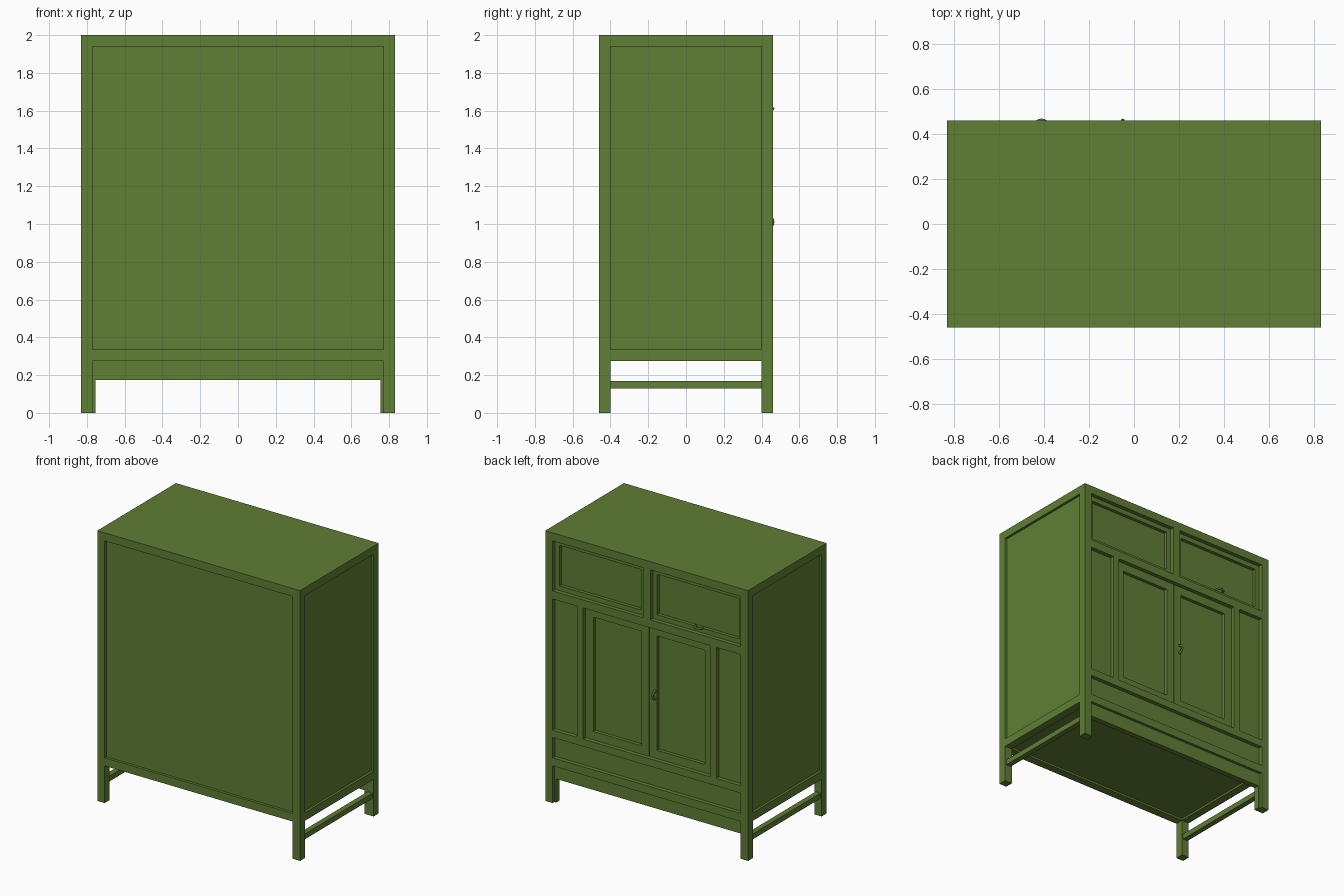
import bpy, bmesh, math
from mathutils import Vector, Matrix

cube = bpy.data.objects.get("Cube")
if cube:
    bpy.data.objects.remove(cube, do_unlink=True)

green = bpy.data.materials.new("painted_green")
green.use_nodes = True
COLOUR = (0.115, 0.21, 0.035, 1)
green.diffuse_color = COLOUR
green.node_tree.nodes["Principled BSDF"].inputs["Base Color"].default_value = COLOUR


def finish(name, bm):
    mesh = bpy.data.meshes.new(name)
    bm.to_mesh(mesh)
    bm.free()
    mesh.materials.append(green)
    obj = bpy.data.objects.new(name, mesh)
    bpy.context.collection.objects.link(obj)
    return obj


def box_mesh(xs, ys, zs):
    bm = bmesh.new()
    bmesh.ops.create_cube(bm, size=1)
    for v in bm.verts:
        v.co = Vector([(a + b) / 2 + c * (b - a) for c, (a, b) in zip(v.co, (xs, ys, zs))])
    return bm


def box(name, xs, ys, zs):
    return finish(name, box_mesh(xs, ys, zs))


def framed_panel(name, xs, zs, border, depth=0.025):
    """Board facing +y with a sunken centre."""
    bm = box_mesh(xs, (FACE - 0.05, FACE), zs)
    bm.faces.ensure_lookup_table()
    bm.normal_update()
    face = max(bm.faces, key=lambda f: f.normal.y)
    bmesh.ops.inset_region(bm, faces=[face], thickness=border)
    rim = list(face.verts)
    floor = bmesh.ops.extrude_face_region(bm, geom=[face])
    bmesh.ops.translate(bm, verts=[v for v in floor["geom"] if isinstance(v, bmesh.types.BMVert)],
                        vec=(0, -depth, 0))
    if face.is_valid:
        bm.faces.remove(face)
    bmesh.ops.recalc_face_normals(bm, faces=bm.faces)
    return finish(name, bm)


def pull(name, x, z, angle, radius=0.03):
    """Half-ring pull standing out from the doors."""
    bm = bmesh.new()
    steps, sides, tube = 8, 6, 0.008
    rings = []
    for i in range(steps + 1):
        a = math.pi * i / steps
        out = Vector((math.cos(a), math.sin(a), 0))
        rings.append([bm.verts.new(out * radius + tube * (out * math.cos(t) + Vector((0, 0, math.sin(t)))))
                      for t in (2 * math.pi * s / sides for s in range(sides))])
    for r, q in zip(rings, rings[1:]):
        for s in range(sides):
            n = (s + 1) % sides
            bm.faces.new((r[s], r[n], q[n], q[s]))
    bmesh.ops.recalc_face_normals(bm, faces=bm.faces)
    for f in bm.faces:
        f.smooth = True
    bm.transform(Matrix.Translation((x, FACE, z)) @ Matrix.Rotation(angle, 4, 'Y'))
    return finish(name, bm)


W, D, T = 0.83, 0.46, 0.06      # half width, half depth, timber thickness
IX, IY = W - T, D - T           # inner faces of the posts
FACE = D - 0.03                 # plane of drawers and doors
LOW, TOP = 0.275, 1.94          # bottom of the lower rails, underside of the top

# Top and underside
box("top_board", (-W, W), (-D, D), (TOP, 2))
box("bottom_board", (-IX, IX), (-IY, IY), (LOW + 0.015, LOW + T))

# Posts, side rails, side panels and stretchers
for name, s in (("left", 1), ("right", -1)):
    def span(a, b):
        return tuple(sorted((s * a, s * b)))
    box(name + "_front_post", span(IX, W), (-D, -IY), (0, TOP))
    box(name + "_rear_post", span(IX, W), (IY, D), (0, TOP))
    box(name + "_rear_foot_block", span(IX - 0.015, IX), (IY, D - 0.02), (0, 0.175))
    box(name + "_side_rail", span(IX, W), (-IY, IY), (LOW, LOW + T))
    box(name + "_side_panel", span(IX, W - 0.018), (-IY, IY), (LOW + T, TOP))
    box(name + "_stretcher", span(W - 0.05, W - 0.01), (-IY, IY), (0.13, 0.17))
    # Fixed panel and stile beside the doors
    box(name + "_fixed_panel", span(0.57, IX), (FACE - 0.05, FACE), (0.54, 1.51))
    box(name + "_stile", span(0.52, 0.57), (IY - 0.02, D), (0.54, 1.51))
    # Drawer and door with sunken centres
    framed_panel(name + "_drawer", span(0.03, IX), (1.57, TOP), 0.05)
    framed_panel(name + "_door", span(0.002, 0.52), (0.54, 1.51), 0.088)

# Plain face
box("plain_rail", (-IX, IX), (-D, -IY), (LOW, LOW + T))
box("plain_panel", (-IX, IX), (-D + 0.02, -IY), (LOW + T, TOP))

# Rails, divider, lower panel and apron on the door face
for name, z0, z1 in (("lower_rail", LOW, LOW + T), ("middle_rail", 0.485, 0.54),
                     ("upper_rail", 1.51, 1.57)):
    box(name, (-IX, IX), (IY - 0.02, D), (z0, z1))
box("drawer_divider", (-0.03, 0.03), (IY - 0.02, D), (1.57, TOP))
box("lower_panel", (-IX, IX), (FACE - 0.05, FACE), (LOW + T, 0.485))
box("apron", (-IX, IX), (IY, D - 0.02), (0.175, LOW))

# Pulls
pull("door_pull", -0.05, 1.01, math.pi / 2)
pull("drawer_pull", -0.41, 1.61, 0)
